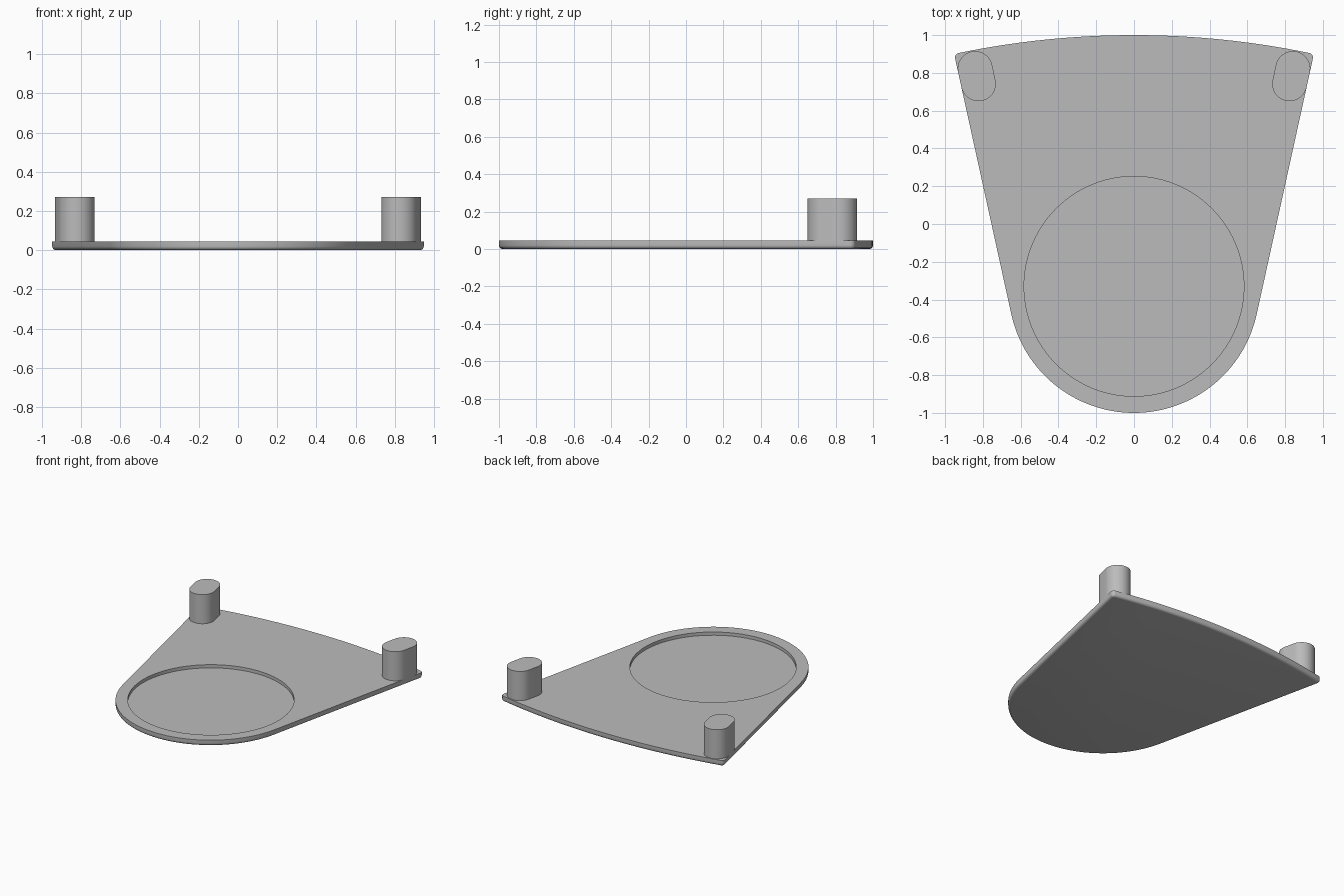
import bpy, bmesh
from math import sin, cos, pi, radians, atan2, sqrt

if "Cube" in bpy.data.objects:
    bpy.data.objects.remove(bpy.data.objects["Cube"])

grey = bpy.data.materials.new("plain grey")
grey.diffuse_color = (0.5, 0.5, 0.5, 1)
grey.use_nodes = True
grey.node_tree.nodes["Principled BSDF"].inputs["Base Color"].default_value = grey.diffuse_color

A = radians(12.4)            # slant of the straight sides
ROUND_Y, ROUND_R = -0.335, 0.665
BACK_R = 4.6                 # broad curve of the back edge
BACK_Y = 1 - BACK_R
CORNER_R = 0.025
THICK, FLOOR, PEG_TOP = 0.045, 0.02, 0.27


def side_x(y, inset):
    """x on the right side line, moved inwards by inset."""
    return (ROUND_R - inset + sin(A) * (y - ROUND_Y)) / cos(A)


def arc(cx, cy, r, a0, a1, n):
    return [(cx + r * cos(a0 + (a1 - a0) * i / n),
             cy + r * sin(a0 + (a1 - a0) * i / n)) for i in range(n + 1)]


# centre of the rounded back corner
cy = 0.9
for _ in range(30):
    cx = side_x(cy, CORNER_R)
    cy = BACK_Y + sqrt((BACK_R - CORNER_R) ** 2 - cx ** 2)
B = atan2(cy - BACK_Y, cx)


def outline(d):
    """Plate outline, moved inwards by d."""
    return (arc(0, ROUND_Y, ROUND_R - d, pi + A, 2 * pi - A, 64)
            + arc(cx, cy, CORNER_R - d, -A, B, 8)
            + arc(0, BACK_Y, BACK_R - d, B, pi - B, 32)[1:-1]
            + arc(-cx, cy, CORNER_R - d, pi - B, pi + A, 8))


def ring(bm, pts, z):
    return [bm.verts.new((x, y, z)) for x, y in pts]


def skin(bm, low, high):
    n = len(low)
    for i in range(n):
        j = (i + 1) % n
        bm.faces.new((low[i], low[j], high[j], high[i]))


def finish(bm, name):
    bmesh.ops.recalc_face_normals(bm, faces=bm.faces)
    me = bpy.data.meshes.new(name)
    bm.to_mesh(me)
    bm.free()
    me.materials.append(grey)
    ob = bpy.data.objects.new(name, me)
    bpy.context.collection.objects.link(ob)
    bpy.ops.object.select_all(action='DESELECT')
    ob.select_set(True)
    bpy.context.view_layer.objects.active = ob
    bpy.ops.object.shade_smooth_by_angle(angle=radians(30))


# plate with rounded lower rim and round recess
bm = bmesh.new()
f = 0.02
levels = [(f * (1 - sin(t)), f * (1 - cos(t))) for t in (k * pi / 8 for k in range(5))]
rings = [ring(bm, outline(d), z) for d, z in levels]
rings.append(ring(bm, outline(0), THICK))
for low, high in zip(rings, rings[1:]):
    skin(bm, low, high)
bm.faces.new(rings[0][::-1])
circle = arc(0, -0.33, 0.582, 0, 2 * pi, 96)[:-1]
floor, lip = ring(bm, circle, FLOOR), ring(bm, circle, THICK)
skin(bm, lip, floor)
bm.faces.new(floor)
edges = [bm.edges.get((r[i - 1], r[i])) for r in (rings[-1], lip) for i in range(len(r))]
bmesh.ops.triangle_fill(bm, edges=edges, use_beauty=True, normal=(0, 0, 1))
finish(bm, "plate")

# two upright pegs, flush with the slanted sides
PEG_R = 0.092
for s, name in ((1, "right_peg"), (-1, "left_peg")):
    y0, y1 = 0.742, 0.823
    pts = (arc(side_x(y0, PEG_R), y0, PEG_R, pi - A, 2 * pi - A, 24)
           + arc(side_x(y1, PEG_R), y1, PEG_R, -A, pi - A, 24))
    pts = [(s * x, y) for x, y in pts]
    bm = bmesh.new()
    low, high = ring(bm, pts, THICK), ring(bm, pts, PEG_TOP)
    skin(bm, low, high)
    bm.faces.new(low)
    bm.faces.new(high)
    finish(bm, name)
